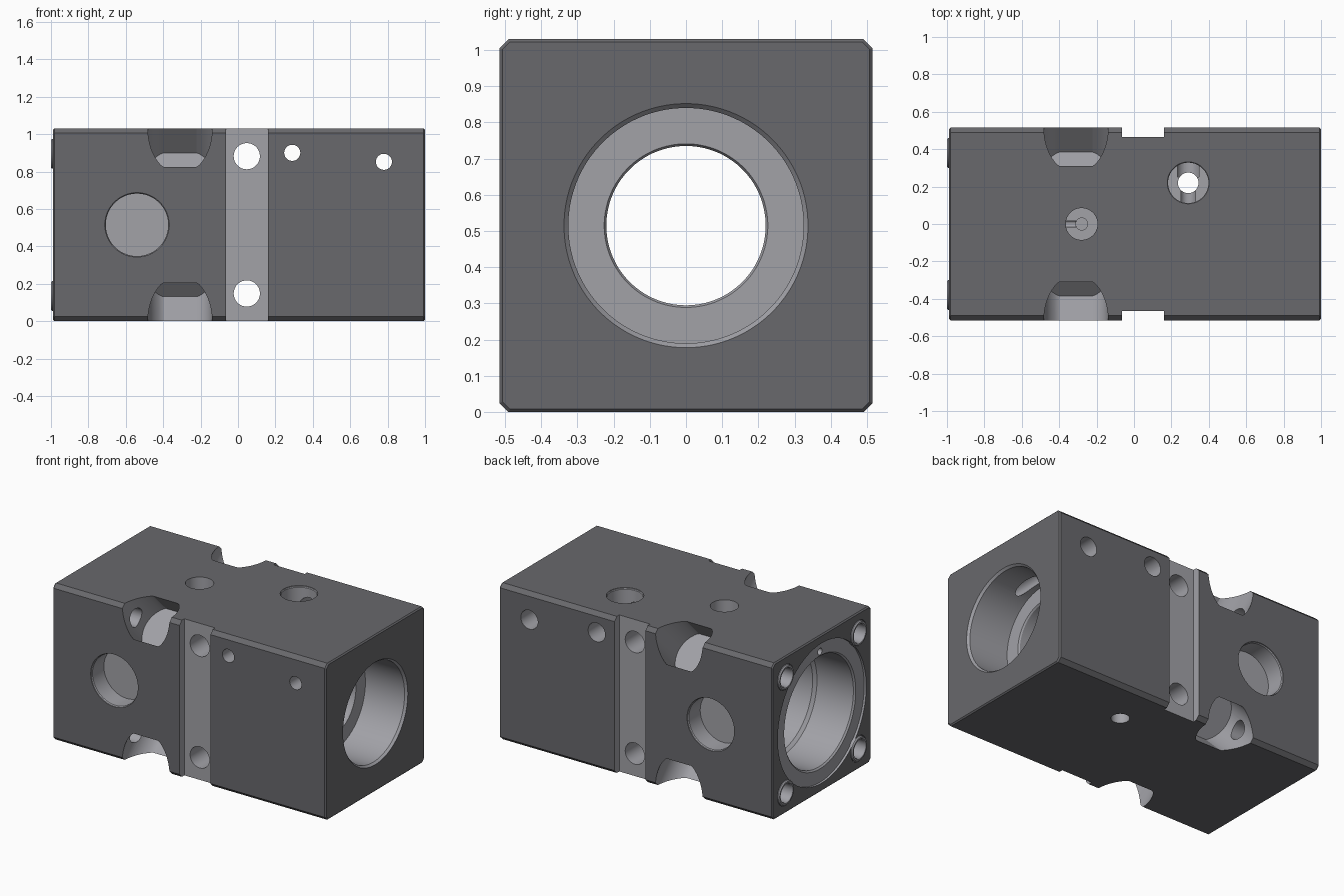
import bpy, bmesh, math
from mathutils import Vector

if "Cube" in bpy.data.objects:
    bpy.data.objects.remove(bpy.data.objects["Cube"])

H = 1.03          # block height and width
C = H / 2         # bore axis height
SEG = 64


def material(name, v):
    m = bpy.data.materials.new(name)
    m.diffuse_color = (v, v, v * 1.08, 1)
    m.use_nodes = True
    m.node_tree.nodes["Principled BSDF"].inputs["Base Color"].default_value = m.diffuse_color
    return m


DARK, LIGHT = material("dark_metal", 0.14), material("machined_metal", 0.36)


def to_object(name, bm, mat):
    bmesh.ops.recalc_face_normals(bm, faces=bm.faces)
    mesh = bpy.data.meshes.new(name)
    bm.to_mesh(mesh)
    bm.free()
    ob = bpy.data.objects.new(name, mesh)
    bpy.context.collection.objects.link(ob)
    mesh.materials.append(mat)
    return ob


def lathe(name, origin, direction, profile, flat=9.0, closed=False, seg=SEG):
    """Turn (radius, distance) points about an axis; flat clips two sides."""
    bm = bmesh.new()
    q = Vector(direction).to_track_quat('Z', 'Y')
    rings = []
    for r, t in profile:
        ring = []
        for i in range(seg):
            a = 2 * math.pi * (i + 0.5) / seg
            y = max(-flat, min(flat, r * math.sin(a)))
            ring.append(bm.verts.new(Vector(origin) + q @ Vector((r * math.cos(a), y, t))))
        rings.append(ring)
    pairs = list(zip(rings, rings[1:]))
    if closed:
        pairs.append((rings[-1], rings[0]))
    else:
        bm.faces.new(rings[0])
        bm.faces.new(rings[-1])
    for a, b in pairs:
        for i in range(seg):
            j = (i + 1) % seg
            bm.faces.new((a[i], a[j], b[j], b[i]))
    return to_object(name, bm, LIGHT)


def box(name, lo, hi, mat):
    bm = bmesh.new()
    bmesh.ops.create_cube(bm, size=1)
    for v in bm.verts:
        v.co = Vector([lo[k] if v.co[k] < 0 else hi[k] for k in range(3)])
    return to_object(name, bm, mat)


# Main block with chamfered long edges and fine end chamfers
block = box("valve_block", (-0.99, -C, 0), (1, C, H), DARK)
bm = bmesh.new()
bm.from_mesh(block.data)
for width, along in ((0.025, True), (0.008, False)):
    edges = [e for e in bm.edges
             if (abs(e.verts[0].co.x - e.verts[1].co.x) > 1) == along]
    bmesh.ops.bevel(bm, geom=edges, offset=width, segments=1, affect='EDGES')
bmesh.ops.recalc_face_normals(bm, faces=bm.faces)
bm.to_mesh(block.data)
bm.free()

cutters = []


def cut(*args, **kw):
    cutters.append(lathe(*args, **kw))


# Stepped main bore, measured along x
cut("main_bore", (0, 0, C), (1, 0, 0),
    [(0.46, -1.1), (0.46, -0.975), (0.372, -0.975), (0.362, -0.965),
     (0.362, -0.70), (0.345, -0.68), (0.345, -0.36), (0.22, -0.36),
     (0.22, 0.69), (0.226, 0.70), (0.325, 0.70), (0.325, 0.985),
     (0.337, 1.0), (0.337, 1.1)], seg=96)

for s in (-1, 1):
    # Vertical slots and blind side ports on front and back
    cutters.append(box("side_slot", (-0.065, min(s * 0.465, s * 0.7), -0.1),
                       (0.16, max(s * 0.465, s * 0.7), H + 0.1), LIGHT))
    cut("side_port", (-0.54, s * C, C), (0, -s, 0),
        [(0.172, -0.1), (0.172, 0.006), (0.167, 0.012), (0.167, 0.13)])
    # Mounting holes through the slots
    cut("mounting_hole", (0.047, -0.7, C + s * 0.367), (0, 1, 0),
        [(0.07, 0), (0.07, 1.4)])
    # Corner pockets drilled on the diagonal, and the end holes leading to them
    for u in (-1, 1):
        cut("corner_pocket", (-0.31, s * C, C + u * C), (0, -s, -u),
            [(0.172, -0.15), (0.172, 0.33)], flat=0.145)
        p = (0, s * 0.38, C + u * 0.38)
        cut("end_hole", p, (1, 0, 0),
            [(0.083, -1.1), (0.083, -0.955), (0.06, -0.955), (0.06, -0.40)], seg=48)
        lathe("end_bush", p, (1, 0, 0),
              [(0.08, -0.993), (0.074, -1.0), (0.064, -1.0), (0.06, -0.994),
               (0.06, -0.953), (0.08, -0.953)], closed=True, seg=48)

# Small cross holes, wider at the back
for x, z in ((0.29, 0.9), (0.78, 0.852)):
    cut("cross_hole", (x, 0, z), (0, 1, 0),
        [(0.043, -0.7), (0.043, 0.25), (0.062, 0.25), (0.062, 0.7)], seg=40)

# Top ports: one counterbored through hole, one blind with oil passage
cut("top_through_port", (0.29, 0.22, 0), (0, 0, 1),
    [(0.055, -0.1), (0.055, 0.92), (0.108, 0.92), (0.108, 1.02),
     (0.112, 1.025), (0.112, 1.2)])
cut("top_oil_port", (-0.28, 0, 0), (0, 0, 1),
    [(0.032, 0.885), (0.032, 0.93), (0.085, 0.93), (0.085, 1.2)])
cut("end_oil_passage", (0, 0, 0.915), (1, 0, 0), [(0.022, -1.1), (0.022, -0.28)], seg=24)

# Cut everything from the block
bpy.context.view_layer.objects.active = block
for c in cutters:
    mod = block.modifiers.new(c.name, 'BOOLEAN')
    mod.operation = 'DIFFERENCE'
    mod.solver = 'EXACT'
    mod.material_mode = 'TRANSFER'
    mod.object = c
    bpy.ops.object.modifier_apply(modifier=mod.name)
    bpy.data.objects.remove(c)

# Smooth round walls, keep machined edges sharp
for ob in bpy.context.collection.objects:
    bpy.ops.object.select_all(action='DESELECT')
    ob.select_set(True)
    bpy.context.view_layer.objects.active = ob
    bpy.ops.object.shade_smooth_by_angle(angle=math.radians(25))
